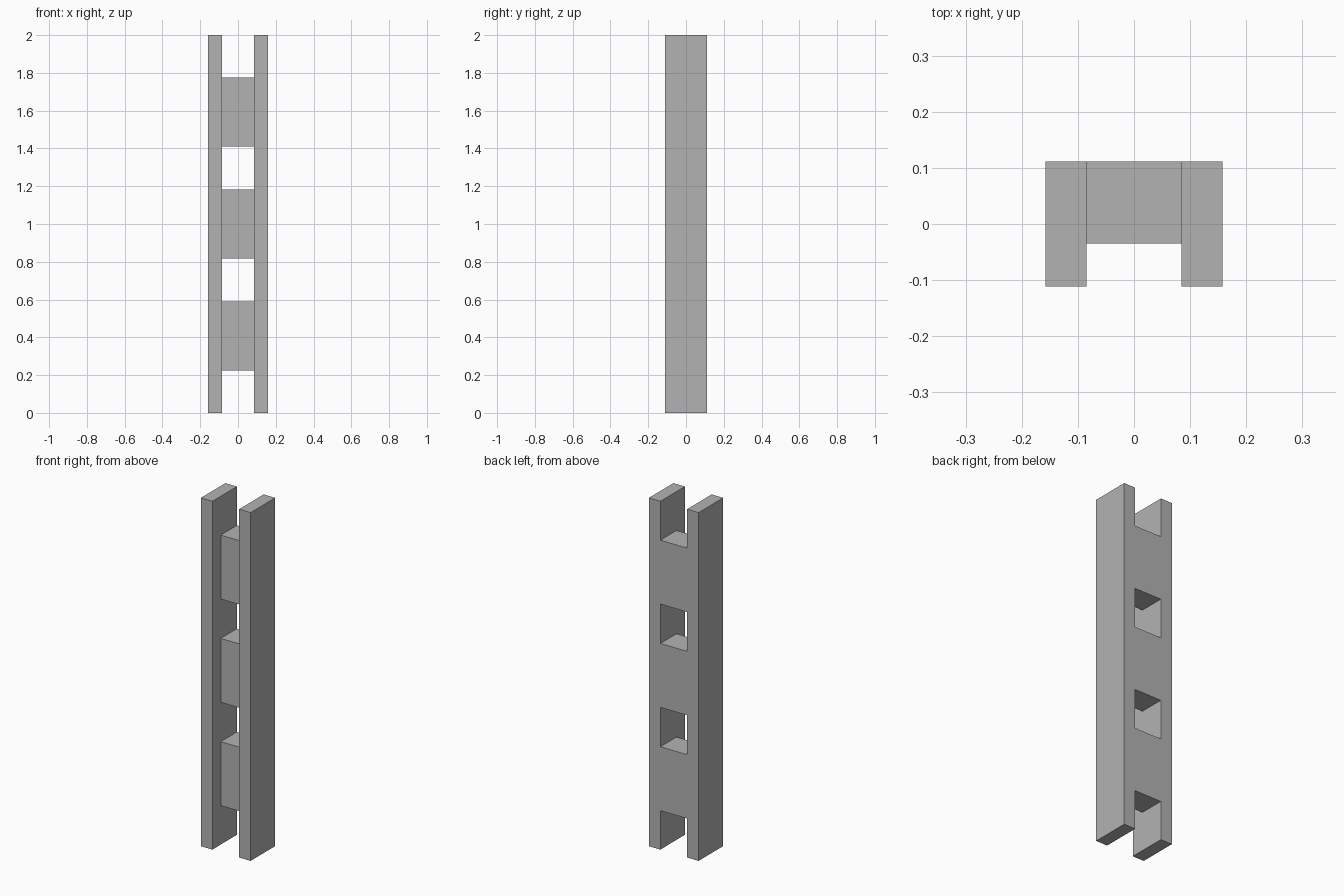
import bpy

cube = bpy.data.objects.get("Cube")
if cube:
    bpy.data.objects.remove(cube, do_unlink=True)

grey = bpy.data.materials.new("plain_grey")
grey.use_nodes = True
colour = (0.45, 0.45, 0.45, 1)
grey.diffuse_color = colour
grey.node_tree.nodes["Principled BSDF"].inputs["Base Color"].default_value = colour


def box(name, low, high):
    """Add a flat-faced box spanning two opposite corners."""
    centre = [(a + b) / 2 for a, b in zip(low, high)]
    bpy.ops.mesh.primitive_cube_add(size=1, location=centre)
    ob = bpy.context.object
    ob.name = name
    ob.scale = [b - a for a, b in zip(low, high)]
    bpy.ops.object.transform_apply(location=False, rotation=False, scale=True)
    ob.data.materials.append(grey)
    return ob


OUTER, INNER = 0.158, 0.085
DEPTH = 0.111
HEIGHT = 2.0

# Two upright rails
box("left_rail", (INNER, -DEPTH, 0), (OUTER, DEPTH, HEIGHT))
box("right_rail", (-OUTER, -DEPTH, 0), (-INNER, DEPTH, HEIGHT))

# Three cross blocks, flush with the back of the rails
BLOCK, PITCH = 0.367, 0.593
for i, place in enumerate(("lower", "middle", "upper")):
    z = HEIGHT / 2 + (i - 1) * PITCH
    box(place + "_cross_block", (-INNER, -0.035, z - BLOCK / 2),
        (INNER, DEPTH, z + BLOCK / 2))
